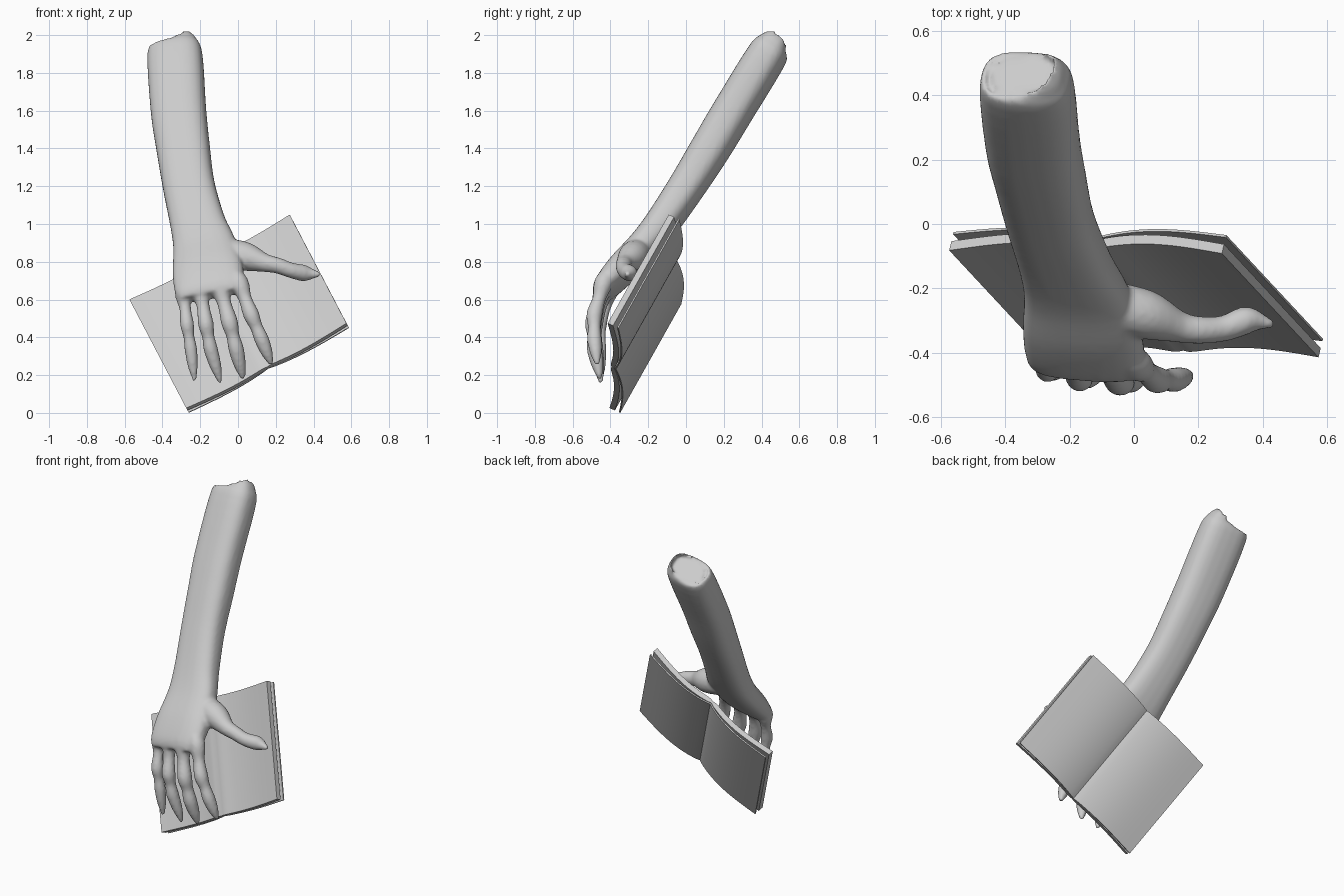
import bpy, bmesh, math
from mathutils import Vector

if "Cube" in bpy.data.objects:
    bpy.data.objects.remove(bpy.data.objects["Cube"])


def add_object(name, bm):
    bmesh.ops.recalc_face_normals(bm, faces=bm.faces)
    mesh = bpy.data.meshes.new(name)
    bm.to_mesh(mesh)
    bm.free()
    ob = bpy.data.objects.new(name, mesh)
    bpy.context.collection.objects.link(ob)
    return ob


def catmull(pts, steps=5):
    out = []
    for i in range(len(pts) - 1):
        p0, p1 = pts[max(i - 1, 0)], pts[i]
        p2, p3 = pts[i + 1], pts[min(i + 2, len(pts) - 1)]
        for k in range(steps):
            t = k / steps
            out.append([0.5 * (2 * b + (c - a) * t + (2 * a - 5 * b + 4 * c - d) * t * t
                               + (3 * b - a - 3 * c + d) * t ** 3)
                        for a, b, c, d in zip(p0, p1, p2, p3)])
    return out + [list(pts[-1])]


def loft(bm, pts, ref, power=2.0, sides=24):
    """Closed tube through points (x, y, z, half width, half depth)."""
    path = catmull(pts)
    pos = [Vector(p[:3]) for p in path]
    rings = []
    for i, p in enumerate(path):
        tan = (pos[min(i + 1, len(pos) - 1)] - pos[max(i - 1, 0)]).normalized()
        side = (ref - tan * ref.dot(tan)).normalized()
        up = tan.cross(side)
        ring = []
        for k in range(sides):
            a = 2 * math.pi * k / sides
            c, s = math.cos(a), math.sin(a)
            u = math.copysign(abs(c) ** (2 / power), c) * p[3]
            v = math.copysign(abs(s) ** (2 / power), s) * p[4]
            ring.append(bm.verts.new(pos[i] + side * u + up * v))
        rings.append(ring)
    for a, b in zip(rings, rings[1:]):
        for k in range(sides):
            j = (k + 1) % sides
            bm.faces.new((a[k], a[j], b[j], b[k]))
    bm.faces.new(rings[0])
    bm.faces.new(rings[-1])


# Forearm and palm
hand = bmesh.new()
loft(hand, [(-.339, .462, 1.945, .105, .068), (-.335, .437, 1.905, .145, .103),
            (-.315, .25, 1.6, .147, .106), (-.29, .13, 1.4, .142, .104),
            (-.26, .005, 1.2, .138, .096), (-.212, -.13, 1.0, .147, .088),
            (-.178, -.225, .88, .168, .083), (-.16, -.34, .76, .188, .078),
            (-.152, -.425, .665, .185, .062), (-.147, -.455, .62, .165, .04)],
     Vector((1, -.08, .15)), power=2.7)

# Fingers: knuckle, two joints, tip, radius
fingers = [
    ((-.29, -.405, .64), (-.27, -.455, .47), (-.25, -.455, .34), (-.23, -.45, .17), .034),
    ((-.20, -.425, .66), (-.17, -.48, .47), (-.145, -.475, .34), (-.093, -.45, .16), .038),
    ((-.10, -.435, .68), (-.045, -.49, .48), (-.01, -.485, .34), (.027, -.455, .18), .041),
    ((.005, -.435, .69), (.07, -.485, .52), (.125, -.485, .39), (.178, -.47, .255), .039)]
wrist = Vector((-.17, -.29, .93))
for k, p, d, t, r in fingers:
    k, p, d, t = map(Vector, (k, p, d, t))
    chain = [(k.lerp(wrist, .6), .75), (k.lerp(wrist, .3), .9), (k, 1.3), (k.lerp(p, .5), .92),
             (p, 1.1), (p.lerp(d, .5), .88), (d, 1.0), (d.lerp(t, .45), .86),
             (d.lerp(t, .75), .6), (t, .3)]
    loft(hand, [(*q, r * f, r * f) for q, f in chain], Vector((1, 0, 0)), sides=16)

# Thumb
thumb = [(-.12, -.24, .86, .07), (.03, -.28, .83, .078), (.14, -.32, .795, .05),
         (.21, -.33, .78, .043), (.28, -.325, .755, .041), (.35, -.30, .74, .044),
         (.40, -.305, .735, .025), (.437, -.315, .733, .011)]
loft(hand, [(*q, q[3]) for q in thumb], Vector((0, 0, 1)), sides=16)

# Merge into one organic skin
arm = add_object("arm_and_hand", hand)
rem = arm.modifiers.new("skin", 'REMESH')
rem.mode = 'VOXEL'
rem.voxel_size = 0.01
rem.use_smooth_shade = True
smo = arm.modifiers.new("soften", 'SMOOTH')
smo.factor = 0.5
smo.iterations = 7

# Open book frame: width, height and facing directions
W = Vector((.884, -.01, .468)).normalized()
H = Vector((-.30, .325, .58))
H = (H - W * H.dot(W)).normalized()
N = W.cross(H)
BASE = Vector((.15, -.41, .25))
HALF, TALL = .48, .725


def sag(t):
    return -.03 * math.sin(math.pi * t ** .8)


def sheet(name, front, back, half):
    """Curved slab: front and back offsets over the width, extruded along H."""
    bm = bmesh.new()
    n = 48
    stations = []
    for i in range(n + 1):
        s = 2 * i / n - 1
        t = abs(s)
        stations.append([bm.verts.new(BASE + W * s * half + N * off + H * h)
                         for off, h in ((front(t), 0), (front(t), TALL),
                                        (back(t), TALL), (back(t), 0))])
    for a, b in zip(stations, stations[1:]):
        for k in range(4):
            j = (k + 1) % 4
            bm.faces.new((a[k], a[j], b[j], b[k]))
    bm.faces.new(stations[0])
    bm.faces.new(stations[-1])
    ob = add_object(name, bm)
    bpy.ops.object.select_all(action='DESELECT')
    ob.select_set(True)
    bpy.context.view_layer.objects.active = ob
    bpy.ops.object.shade_smooth_by_angle(angle=math.radians(35))


# Page block with a gutter, and the cover curling away from it
sheet("pages", lambda t: sag(t) - .018 * math.exp(-t / .04),
      lambda t: sag(t) - .032, HALF)
sheet("cover", lambda t: sag(t) - .034 - .022 * t,
      lambda t: sag(t) - .042 - .022 * t, HALF)
